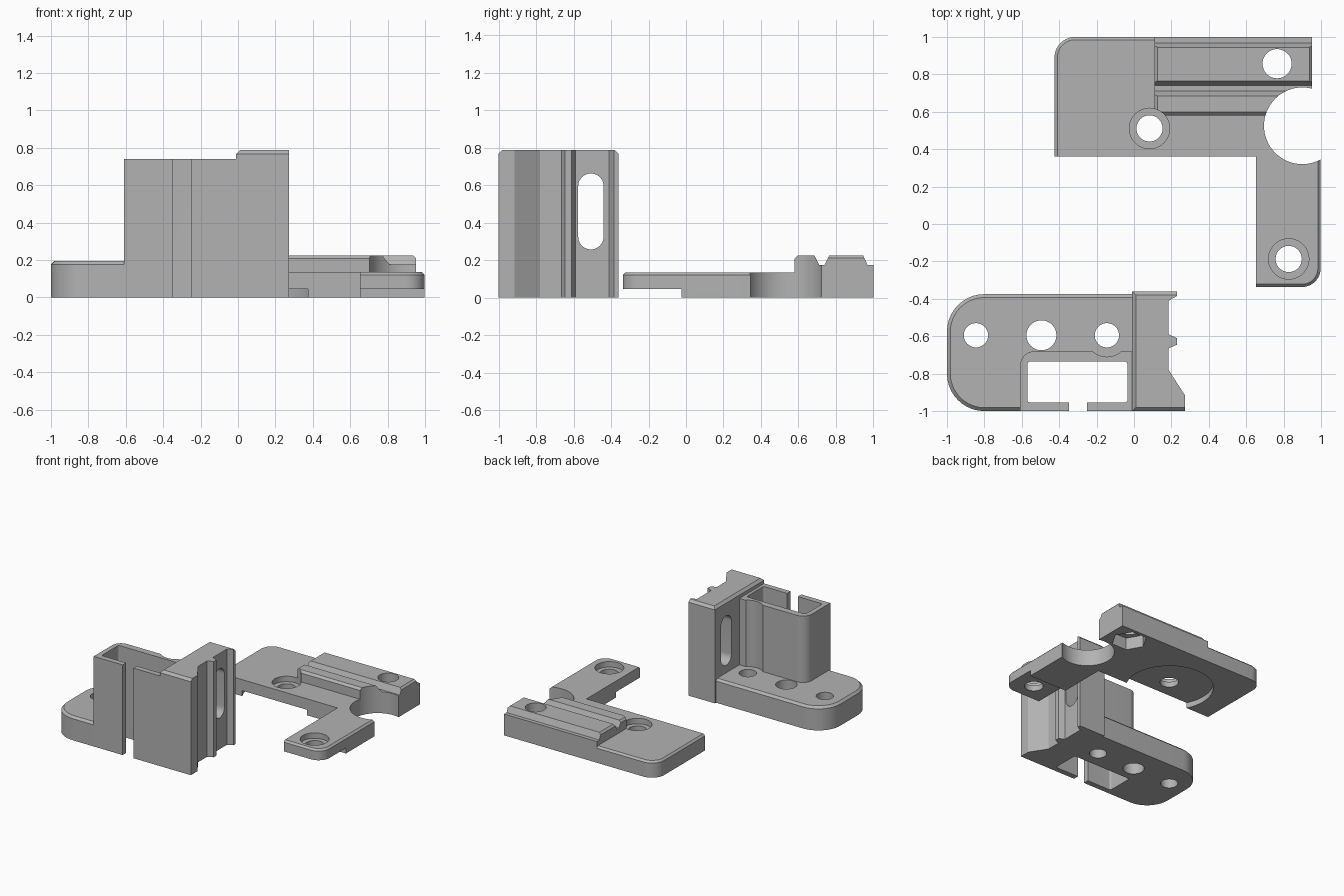
import bpy, bmesh, math
from mathutils import Vector

if "Cube" in bpy.data.objects:
    bpy.data.objects.remove(bpy.data.objects["Cube"])

grey = bpy.data.materials.new("grey plastic")
grey.diffuse_color = (0.45, 0.45, 0.45, 1)
grey.use_nodes = True
grey.node_tree.nodes["Principled BSDF"].inputs["Base Color"].default_value = grey.diffuse_color


def rounded(pts, seg=10):
    """Outline from (a, b) or (a, b, radius) points with right-angle corners rounded."""
    out, n = [], len(pts)
    for i, p in enumerate(pts):
        c = Vector(p[:2])
        if len(p) == 2:
            out.append(c)
            continue
        u = (Vector(pts[i - 1][:2]) - c).normalized() * p[2]
        v = (Vector(pts[(i + 1) % n][:2]) - c).normalized() * p[2]
        for k in range(seg + 1):
            t = k / seg * math.pi / 2
            out.append(c + u * (1 - math.sin(t)) + v * (1 - math.cos(t)))
    return out


def prism(name, pts, lo, hi, axis="z", chamfer=0, rule=None):
    """Extrude an outline along z (x,y points) or x (y,z points), chamfer edges by rule."""
    place = (lambda p, h: (p[0], p[1], h)) if axis == "z" else (lambda p, h: (h, p[0], p[1]))
    pts = rounded(pts)
    bm = bmesh.new()
    rings = [[bm.verts.new(place(p, h)) for p in pts] for h in (lo, hi)]
    n = len(pts)
    bm.faces.new(rings[0])
    bm.faces.new(rings[1])
    for i in range(n):
        j = (i + 1) % n
        bm.faces.new((rings[0][i], rings[0][j], rings[1][j], rings[1][i]))
    bmesh.ops.recalc_face_normals(bm, faces=bm.faces)
    if chamfer:
        edges = [e for e in bm.edges if rule(e.verts[0].co, e.verts[1].co)]
        bmesh.ops.bevel(bm, geom=edges, offset=chamfer, segments=1, affect="EDGES")
    me = bpy.data.meshes.new(name)
    bm.to_mesh(me)
    bm.free()
    me.materials.append(grey)
    ob = bpy.data.objects.new(name, me)
    bpy.context.collection.objects.link(ob)
    return ob


def cylinder(x, y, r, lo, hi, n=48):
    pts = [(x + r * math.cos(2 * math.pi * k / n), y + r * math.sin(2 * math.pi * k / n)) for k in range(n)]
    return prism("cutter", pts, lo, hi)


def box(x0, x1, y0, y1, z0, z1):
    return prism("cutter", [(x0, y0), (x1, y0), (x1, y1), (x0, y1)], z0, z1)


def combine(ob, other, op="DIFFERENCE"):
    mod = ob.modifiers.new("bool", "BOOLEAN")
    mod.operation, mod.solver, mod.object = op, "EXACT", other
    bpy.context.view_layer.objects.active = ob
    bpy.ops.object.modifier_apply(modifier=mod.name)
    bpy.data.objects.remove(other, do_unlink=True)


def finish(ob):
    bpy.ops.object.select_all(action="DESELECT")
    ob.select_set(True)
    bpy.context.view_layer.objects.active = ob
    bpy.ops.object.shade_smooth_by_angle(angle=math.radians(25))


def top(z):
    return lambda a, b: min(a.z, b.z) > z - 1e-4


# Upright bracket: foot plate with rounded end
bracket = prism("upright_bracket", [(0.05, -1), (0.05, -0.375), (-1, -0.375, 0.2), (-1, -1, 0.2)],
                0, 0.195, chamfer=0.018, rule=lambda a, b: top(0.195)(a, b) and (a.x + b.x) / 2 < 0.04)

# Square socket tower, relieved around the nearby screw hole
tower = prism("tower", [(0.05, -1), (0.05, -0.68), (-0.61, -0.68, 0.08), (-0.61, -1)], 0, 0.74)
combine(tower, cylinder(-0.145, -0.595, 0.115, 0.195, 1))
combine(bracket, tower, "UNION")

# Vertical slide rail
rail = prism("rail", [(-0.01, -1), (0.272, -1), (0.272, -0.915), (0.185, -0.78), (0.185, -0.665),
                      (0.23, -0.645), (0.23, -0.61), (0.185, -0.59), (0.185, -0.41), (0.23, -0.385),
                      (0.23, -0.36), (-0.01, -0.36)], 0, 0.787, chamfer=0.02,
             rule=lambda a, b: top(0.787)(a, b) and (max(a.x, b.x) < 0 or max(a.y, b.y) < -0.99
                                                    or min(a.y, b.y) > -0.37))
combine(bracket, rail, "UNION")

# Socket cavity, front slit, foot holes and rail slot
combine(bracket, prism("cutter", [(-0.57, -0.955, 0.015), (-0.035, -0.955, 0.015),
                                  (-0.035, -0.735, 0.015), (-0.57, -0.735, 0.015)], -0.1, 1))
combine(bracket, box(-0.347, -0.25, -1.1, -0.9, -0.1, 1))
for x, r in ((-0.845, 0.065), (-0.495, 0.08), (-0.145, 0.065)):
    combine(bracket, cylinder(x, -0.595, r, -0.1, 0.5))
combine(bracket, prism("cutter", [(-0.575, 0.257, 0.067), (-0.44, 0.257, 0.067),
                                  (-0.44, 0.662, 0.067), (-0.575, 0.662, 0.067)], -0.1, 0.4, axis="x"))
finish(bracket)


# Flat clamp: L-shaped plate
def outer_edge(a, b):
    m = (a + b) / 2
    return top(0.135)(a, b) and (m.x < -0.3 or m.y > 0.85 or m.y < -0.23 or m.x > 0.98)


clamp = prism("flat_clamp", [(-0.425, 0.36), (0.652, 0.36), (0.652, -0.337), (0.998, -0.337, 0.1),
                             (0.998, 0.5), (0.952, 0.5), (0.952, 1), (-0.425, 1, 0.11)],
              0, 0.135, chamfer=0.015, rule=outer_edge)

# Raised guide ridges
ridges = prism("ridges", [(0.58, 0), (0.58, 0.207), (0.598, 0.225), (0.685, 0.225), (0.71, 0.175),
                          (0.74, 0.175), (0.765, 0.225), (0.945, 0.225), (0.968, 0.175),
                          (1, 0.175), (1, 0)], 0.11, 0.952, axis="x", chamfer=0.015,
               rule=lambda a, b: abs(a.x - b.x) < 1e-4 and min(a.z, b.z) > 0.22)
combine(clamp, ridges, "UNION")

# Round side cutout, underside recesses, counterbored holes and nut pocket
combine(clamp, cylinder(0.9, 0.525, 0.205, -0.1, 0.5, 64))
combine(clamp, cylinder(0.08, 0.51, 0.33, -0.1, 0.045, 64))
combine(clamp, box(0.5, 1.2, -0.5, -0.025, -0.1, 0.045))
for x, y in ((0.083, 0.511), (0.827, -0.187)):
    combine(clamp, cylinder(x, y, 0.108, 0.09, 0.5))
    combine(clamp, cylinder(x, y, 0.07, -0.1, 0.5))
combine(clamp, cylinder(0.765, 0.857, 0.135, -0.1, 0.1, 6))
combine(clamp, cylinder(0.765, 0.857, 0.078, -0.1, 0.5))
finish(clamp)
